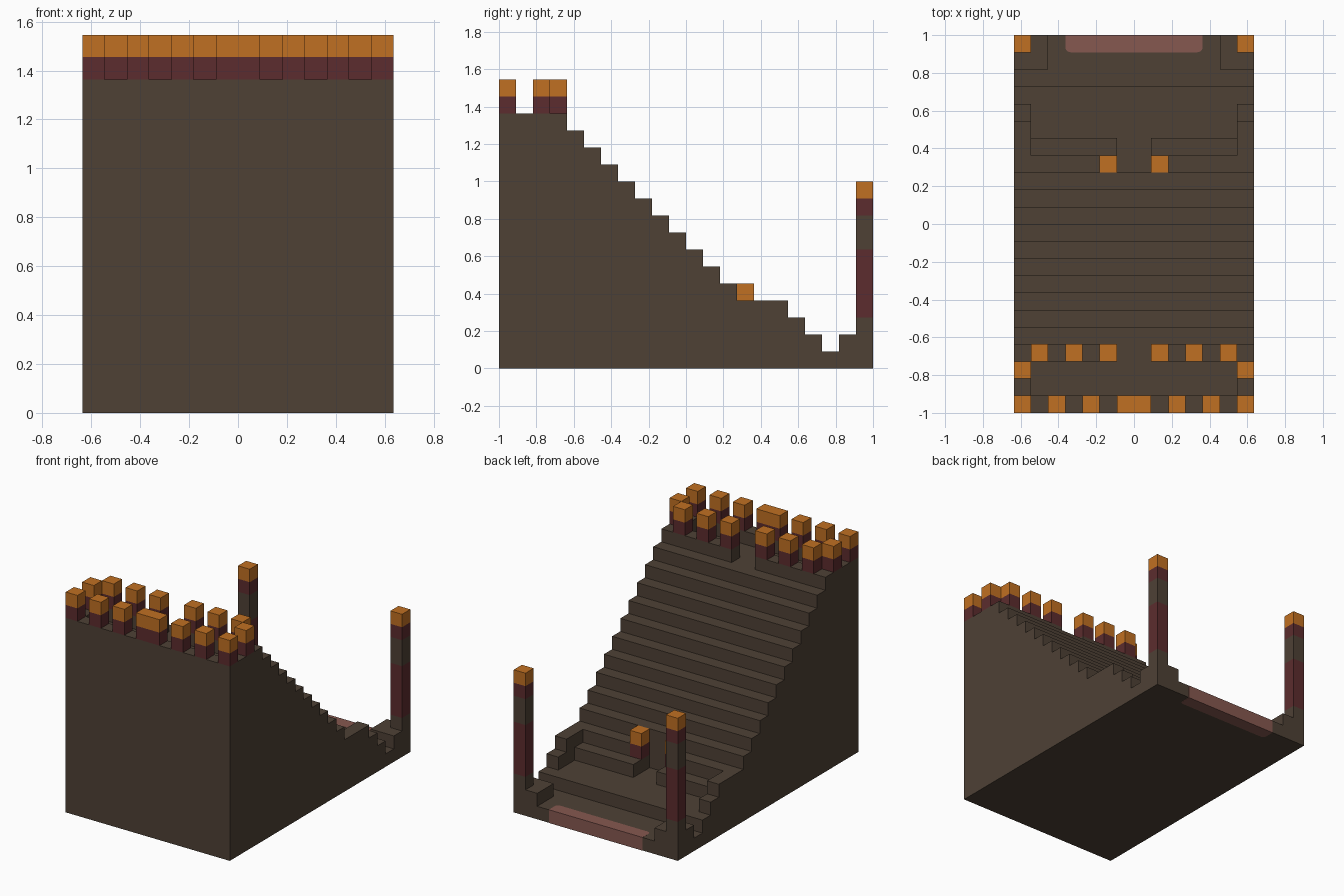
import bpy, bmesh
from mathutils import Matrix, Vector

if "Cube" in bpy.data.objects:
    bpy.data.objects.remove(bpy.data.objects["Cube"], do_unlink=True)

U = 1 / 11  # one building block


def material(name, hex_code):
    srgb = [int(hex_code[i:i + 2], 16) / 255 for i in (0, 2, 4)]
    col = [c / 12.92 if c < 0.04045 else ((c + 0.055) / 1.055) ** 2.4 for c in srgb] + [1]
    m = bpy.data.materials.new(name)
    m.use_nodes = True
    m.diffuse_color = col
    m.node_tree.nodes["Principled BSDF"].inputs["Base Color"].default_value = col
    return m


BROWN = material("dark_brown", "4E4135")
RED = material("dark_red", "5C2C2E")
ORANGE = material("orange", "C07022")
PINK = material("dusty_pink", "865850")


def finish(name, bm, mat):
    bmesh.ops.recalc_face_normals(bm, faces=bm.faces)
    mesh = bpy.data.meshes.new(name)
    bm.to_mesh(mesh)
    bm.free()
    mesh.materials.append(mat)
    ob = bpy.data.objects.new(name, mesh)
    bpy.context.collection.objects.link(ob)
    return ob


def boxes(name, mat, spans, mirror=True):
    """Boxes given as (x0, x1, y0, y1, z0, z1) in blocks, mirrored across x."""
    bm = bmesh.new()
    for x0, x1, y0, y1, z0, z1 in spans:
        sides = [(x0, x1)]
        if mirror and x0 != -x1:
            sides.append((-x1, -x0))
        for a, b in sides:
            centre = Vector((a + b, y0 + y1, z0 + z1)) * U / 2
            size = Vector((b - a, y1 - y0, z1 - z0)) * U
            bmesh.ops.create_cube(bm, size=1, matrix=Matrix.Translation(centre)
                                  @ Matrix.Diagonal(size.to_4d()))
    return finish(name, bm, mat)


def extrude(name, mat, points, offset):
    """Closed profile pushed along an offset."""
    bm = bmesh.new()
    face = bm.faces.new([bm.verts.new(p) for p in points])
    new = bmesh.ops.extrude_face_region(bm, geom=[face])["geom"]
    bmesh.ops.translate(bm, vec=offset,
                        verts=[v for v in new if isinstance(v, bmesh.types.BMVert)])
    return finish(name, bm, mat)


# Stepped body: deck, stairs, landing and low entrance floor
profile = [(-11, 0), (-11, 14)]
for step in range(9):
    y, z = step - 6, 14 - step
    profile += [(y, z), (y, z - 1)]
profile += [(3, 5), (3, 2), (8, 2), (8, 1), (11, 1), (11, 0)]
extrude("stair_body", BROWN, [(-7 * U, y * U, z * U) for y, z in profile],
        Vector((14 * U, 0, 0)))

# Low wall around the deck, open at the head of the stairs
boxes("deck_parapet", BROWN, [(-7, 7, -11, -10, 14, 15), (6, 7, -10, -8, 14, 15),
                              (1, 7, -8, -7, 14, 15)])

# Stepped benches and side ledges at the foot of the stairs
boxes("lower_benches", BROWN, [(1, 6, 4, 5, 2, 3), (1, 7, 3, 4, 2, 3), (2, 7, 3, 4, 3, 4)])
boxes("side_ledges", BROWN, [(6, 7, 4, 6, 2, 4), (6, 7, 6, 7, 2, 3)])
boxes("corner_plinths", BROWN, [(5, 7, 9, 11, 1, 2)])

# Merlons: red bases with orange caps
spots = [(-1, 1, -11)] + [(x, x + 1, -11) for x in (2, 4, 6)]
spots += [(6, 7, -9)] + [(x, x + 1, -8) for x in (1, 3, 5)]
boxes("merlon_bases", RED, [(a, b, y, y + 1, 15, 16) for a, b, y in spots])
boxes("merlon_caps", ORANGE, [(a, b, y, y + 1, 16, 17) for a, b, y in spots])

# Small posts beside the foot of the stairs
boxes("gate_post_bases", RED, [(1, 2, 3, 4, 3, 4)])
boxes("gate_post_caps", ORANGE, [(1, 2, 3, 4, 4, 5)])

# Tall banded corner posts
for name, mat, z0, z1 in (("post_foot", BROWN, 2, 3), ("post_shaft", RED, 3, 7),
                          ("post_neck", BROWN, 7, 9), ("post_collar", RED, 9, 10),
                          ("post_cap", ORANGE, 10, 11)):
    boxes(name, mat, [(6, 7, 10, 11, z0, z1)])

# Entrance threshold with rounded inner corners, barely proud of the floor
e = 0.01
slab = boxes("entrance_threshold", PINK, [(-4, 4, 10, 11 + e, -e, 1 + e)])
bm = bmesh.new()
bm.from_mesh(slab.data)
inner = [ed for ed in bm.edges
         if all(v.co.y < 10.5 * U for v in ed.verts)
         and abs(ed.verts[0].co.z - ed.verts[1].co.z) > U / 2]
bmesh.ops.bevel(bm, geom=inner, offset=0.3 * U, segments=5, profile=0.5, affect="EDGES")
bm.to_mesh(slab.data)
bm.free()
